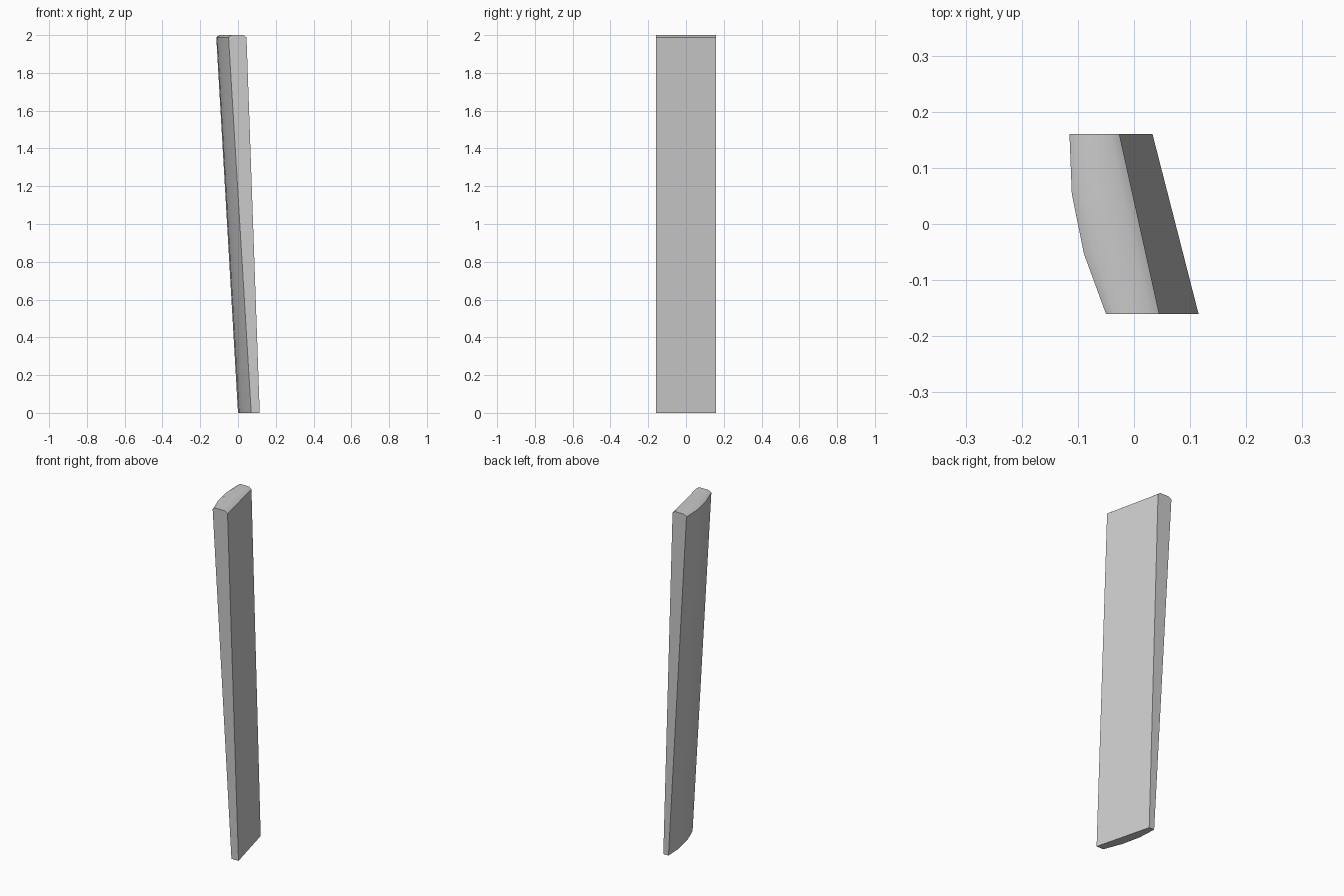
import bpy, bmesh

if "Cube" in bpy.data.objects:
    bpy.data.objects.remove(bpy.data.objects["Cube"])

HALF_W = 0.16                      # half width along y
# x limits (outer, inner) at the front and back edges, for bottom and top ends
ENDS = {
    0: {"front": (0.07, 0.115), "back": (0.0, 0.033)},
    1: {"front": (-0.05, 0.045), "back": (-0.115, -0.026)},
}
BULGE = 0.0175                     # outward bow of the outer face
TOP_DROP = 0.012                   # rounding of the top edges


def mix(a, b, f):
    return a + (b - a) * f


def stave_point(t, s, v):
    """t: outer to inner, s: front to back, v: bottom (0) or top (1)."""
    end = ENDS[v]
    outer = mix(end["front"][0], end["back"][0], s)
    outer -= BULGE * 4.5 * s * (1 - s)
    inner = mix(end["front"][1], end["back"][1], s)
    rim = t < 0.01 or t > 0.99
    tt = round(t) if rim else (0.17 if t < 0.5 else 0.83)
    z = 2.0 * v - (TOP_DROP if rim and v else 0.0)
    return mix(outer, inner, tt), mix(-HALF_W, HALF_W, s), z


# Tapered stave: unit cube cut in thirds, then shaped
bm = bmesh.new()
bmesh.ops.create_cube(bm, size=1.0)
flat_edges = [e for e in bm.edges
              if abs(e.verts[0].co.z - e.verts[1].co.z) < 0.01]
bmesh.ops.subdivide_edges(bm, edges=flat_edges, cuts=2, use_grid_fill=True)
for vert in bm.verts:
    c = vert.co
    vert.co = stave_point(c.x + 0.5, c.y + 0.5, 1 if c.z > 0 else 0)
bmesh.ops.recalc_face_normals(bm, faces=bm.faces)

mesh = bpy.data.meshes.new("wooden_stave")
bm.to_mesh(mesh)
bm.free()
stave = bpy.data.objects.new("wooden_stave", mesh)
bpy.context.collection.objects.link(stave)

# Smooth bowed face and rounded top, crisp long edges
bpy.context.view_layer.objects.active = stave
stave.select_set(True)
bpy.ops.object.shade_smooth_by_angle(angle=0.8)
